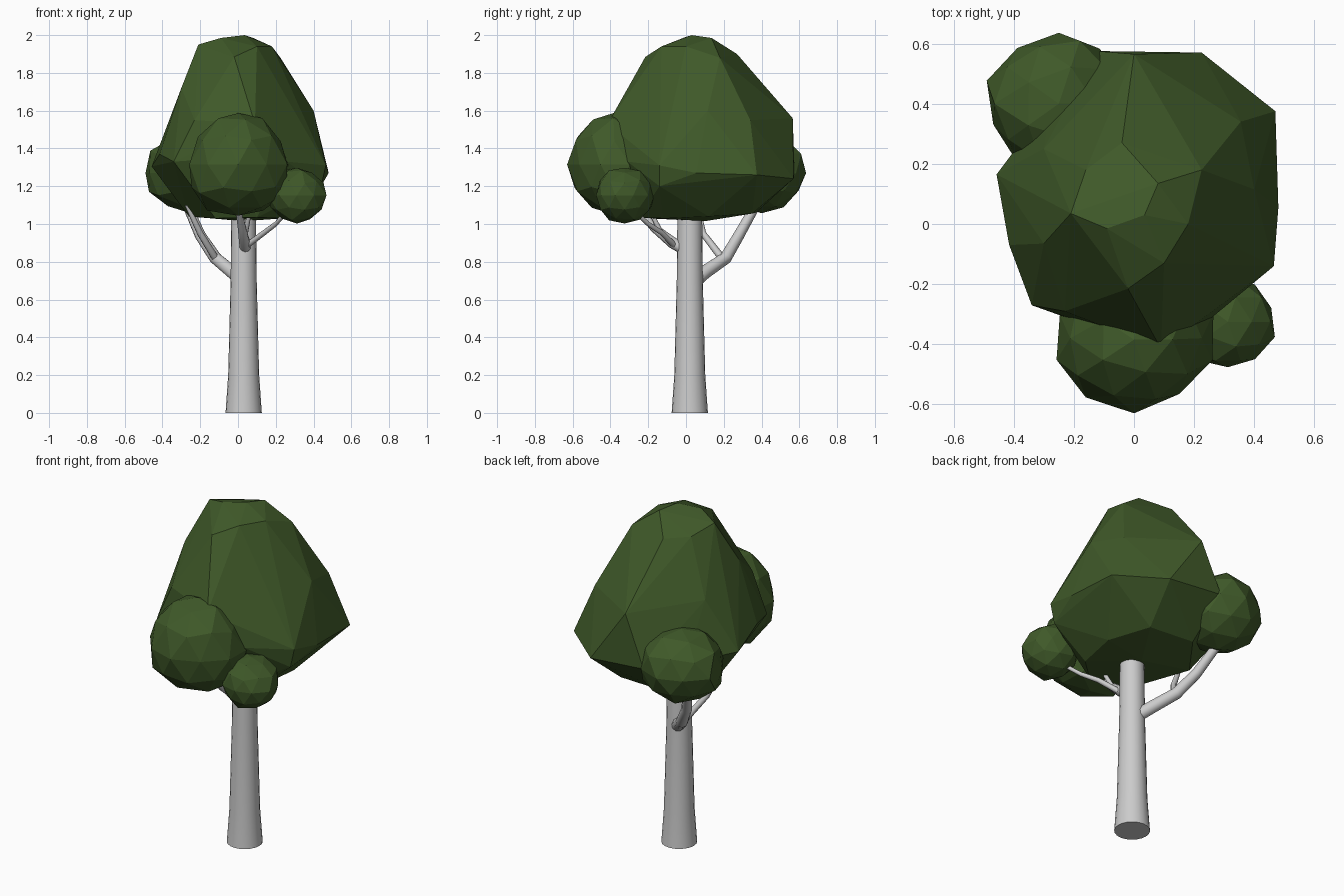
import bpy, bmesh, math, random
from mathutils import Vector

if "Cube" in bpy.data.objects:
    bpy.data.objects.remove(bpy.data.objects["Cube"])

random.seed(4)
leaf = bpy.data.materials.new("leaf_green")
leaf.diffuse_color = (0.05, 0.1, 0.022, 1)
leaf.use_nodes = True
leaf.node_tree.nodes["Principled BSDF"].inputs["Base Color"].default_value = leaf.diffuse_color


def add_mesh(name, bm, mat=None):
    bmesh.ops.recalc_face_normals(bm, faces=bm.faces)
    me = bpy.data.meshes.new(name)
    bm.to_mesh(me)
    bm.free()
    ob = bpy.data.objects.new(name, me)
    bpy.context.collection.objects.link(ob)
    if mat:
        me.materials.append(mat)
    return ob


def tube(name, path, sides):
    """Round limb through (x, y, z, radius) stations with capped ends."""
    bm = bmesh.new()
    pts = [Vector(p[:3]) for p in path]
    rings = []
    for i, p in enumerate(pts):
        d = (pts[min(i + 1, len(pts) - 1)] - pts[max(i - 1, 0)]).normalized()
        u = d.cross(Vector((1, 0, 0))).normalized()
        v = d.cross(u)
        r = path[i][3]
        rings.append([bm.verts.new(p + r * (u * math.cos(a) + v * math.sin(a)))
                      for a in (2 * math.pi * k / sides for k in range(sides))])
    for a, b in zip(rings, rings[1:]):
        for k in range(sides):
            j = (k + 1) % sides
            bm.faces.new((a[k], a[j], b[j], b[k])).smooth = True
    bm.faces.new(rings[0])
    bm.faces.new(rings[-1])
    return add_mesh(name, bm)


def clump(name, centre, size, taper=0.0, shear=0.0, rough=0.05):
    """Faceted leaf ball, narrower towards the top."""
    bm = bmesh.new()
    bmesh.ops.create_icosphere(bm, subdivisions=2, radius=1)
    for v in bm.verts:
        c = v.co * random.uniform(1 - rough, 1 + rough)
        t = 1 - taper * c.z
        v.co = Vector((centre[0] + c.x * t * size[0],
                       centre[1] + c.y * t * size[1] + shear * c.z,
                       centre[2] + c.z * size[2]))
    return add_mesh(name, bm, leaf)


# Trunk with flared foot
tube("trunk", [(.03, .02, 0, .096), (.03, .02, .2, .082), (.03, .02, .7, .069),
               (.03, .02, 1.2, .064)], 20)

# Branches
tube("back_branch", [(.03, .04, .69, .036), (-.03, .1, .745, .036),
                     (-.12, .21, .82, .033), (-.2, .28, .94, .029),
                     (-.27, .37, 1.1, .025)], 10)
tube("back_twig", [(-.12, .19, .82, .02), (-.2, .09, .95, .017),
                   (-.27, .06, 1.1, .012)], 8)
tube("front_branch", [(.04, 0, .86, .03), (.035, -.07, .9, .03),
                      (.02, -.17, .98, .022), (.0, -.27, 1.1, .017)], 10)
tube("right_twig", [(.045, -.06, .885, .016), (.14, -.13, .955, .014),
                    (.2, -.2, 1.0, .012), (.28, -.3, 1.09, .01)], 8)
tube("middle_twig", [(.035, -.12, .93, .014), (.055, -.17, 1.03, .012),
                     (.06, -.2, 1.12, .01)], 8)

# Main crown: faceted hull, listed from cap to underside
upper = [(.035, .03, 2), (.08, .135, 1.985), (-.09, -.015, 1.985), (-.21, .035, 1.95),
         (-.16, .18, 1.91), (-.04, .27, 1.9), (.225, .18, 1.88), (.18, 0, 1.94),
         (.1, -.13, 1.94), (-.02, -.215, 1.885), (-.3, -.065, 1.72), (.4, .115, 1.6),
         (.355, .34, 1.55), (0, .565, 1.56), (.09, -.415, 1.53), (-.23, -.29, 1.55),
         (-.3, .25, 1.6)]
rim = [(-.457, .165, 1.305), (-.415, -.07, 1.37), (-.34, -.27, 1.33), (-.06, -.37, 1.35),
       (.26, -.31, 1.33), (.465, -.14, 1.31), (.48, .055, 1.27), (.47, .375, 1.26),
       (.225, .57, 1.24), (-.125, .575, 1.27), (-.28, .4, 1.28)]
under = [(-.26, .15, 1.04), (-.12, -.2, 1.03), (.1, -.25, 1.035), (.44, -.14, 1.2),
         (.24, -.12, 1.03), (.28, .12, 1.04), (.18, .35, 1.055), (-.1, .37, 1.06),
         (.03, .1, 1.015)]
bm = bmesh.new()
for co in upper + rim + under:
    bm.verts.new(co)
bmesh.ops.convex_hull(bm, input=bm.verts)
bmesh.ops.delete(bm, geom=[v for v in bm.verts if not v.link_faces], context='VERTS')
add_mesh("main_crown", bm, leaf)

# Side clumps
clump("front_clump", (0, -.375, 1.315), (.268, .245, .278), taper=.14, shear=-.01)
clump("right_clump", (.312, -.325, 1.152), (.158, .158, .148))
clump("back_clump", (-.25, .4, 1.27), (.24, .235, .215))
